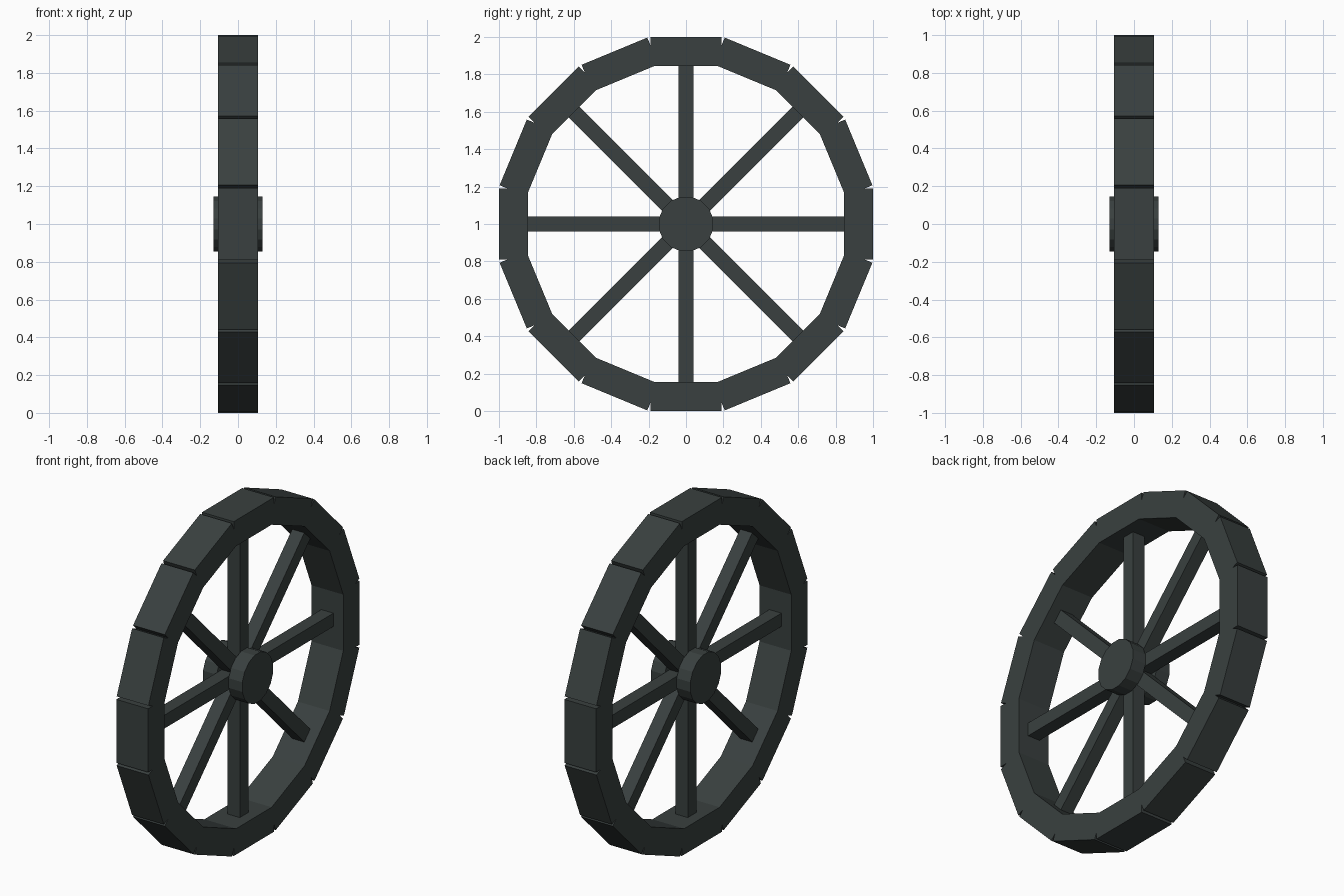
import bpy
from math import pi, cos, sin
from mathutils import Matrix, Vector

if "Cube" in bpy.data.objects:
    bpy.data.objects.remove(bpy.data.objects["Cube"], do_unlink=True)

CENTRE = Vector((0, 0, 1))
SEGMENTS = 16

paint = bpy.data.materials.new("dark slate")
paint.use_nodes = True
colour = (0.041, 0.051, 0.050, 1)
paint.diffuse_color = colour
paint.node_tree.nodes["Principled BSDF"].inputs["Base Color"].default_value = colour


def finish(name):
    obj = bpy.context.object
    obj.name = name
    obj.data.materials.append(paint)
    return obj


def box(name, size, radius, angle):
    """Box of given size, pushed outward by radius and turned about the axle."""
    offset = Vector((0, -sin(angle), cos(angle))) * radius
    bpy.ops.mesh.primitive_cube_add(size=1, location=CENTRE + offset, rotation=(angle, 0, 0))
    obj = finish(name)
    obj.data.transform(Matrix.Diagonal((*size, 1)))
    return obj


# Rim: straight blocks whose outer corners leave small notches
inner, outer = 0.845, 1.0
for i in range(SEGMENTS):
    box(f"rim_block_{i + 1}", (0.21, 0.38, outer - inner),
        (inner + outer) / 2, 2 * pi * i / SEGMENTS)

# Spokes: square beams running right across the wheel
for i in range(4):
    box(f"spoke_beam_{i + 1}", (0.08, 0.08, 2 * inner + 0.01), 0, pi * i / 4)

# Hub: a faceted disc on each side of the spokes
for side, name in ((1, "left_hub_disc"), (-1, "right_hub_disc")):
    bpy.ops.mesh.primitive_cylinder_add(vertices=SEGMENTS, radius=0.148, depth=0.09,
                                        location=CENTRE + Vector((side * 0.085, 0, 0)))
    disc = finish(name)
    disc.data.transform(Matrix.Rotation(pi / 2, 4, "Y") @ Matrix.Rotation(pi / SEGMENTS, 4, "Z"))
